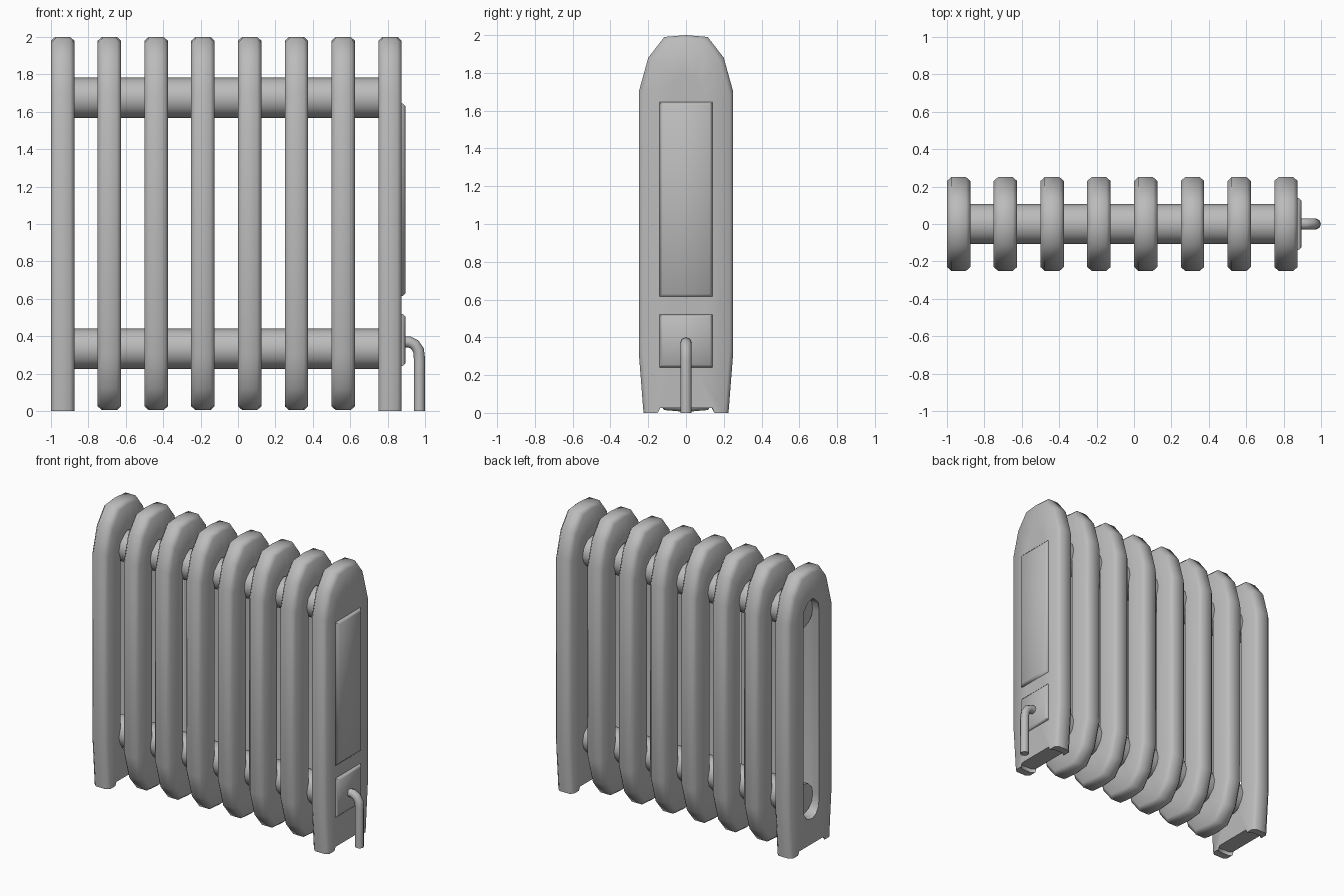
import bpy, bmesh, math

cube = bpy.data.objects.get("Cube")
if cube:
    bpy.data.objects.remove(cube, do_unlink=True)

# Single painted metal colour
metal = bpy.data.materials.new("grey_metal")
metal.use_nodes = True
GREY = (0.5, 0.5, 0.5, 1)
metal.diffuse_color = GREY
metal.node_tree.nodes["Principled BSDF"].inputs["Base Color"].default_value = GREY

SPACING, HALF = 0.25, 0.0625
FIRST = -1 + HALF
LAST = FIRST + 7 * SPACING

# Half profiles (y, z), from top centre down to bottom centre
TOP = [(0, 2), (.115, 1.99), (.2, 1.88), (.25, 1.7)]
ROUND = TOP + [(.25, .3), (.2, .12), (.115, .015), (0, .005)]
FOOTED = TOP + [(.25, .32), (.225, 0), (.17, 0), (.165, .025), (0, .025)]
SLOT = [(0, 1.78), (.055, 1.765), (.095, 1.725), (.105, 1.66),
        (.105, .34), (.095, .275), (.055, .235), (0, .22)]
SLOT_FOOTED = SLOT[:6] + [(.07, .24), (.05, .23), (0, .22)]


def mirrored(half):
    return half + [(-y, z) for y, z in reversed(half[1:-1])]


def inset(loop, d):
    """Move a loop towards (or away from) the section's middle."""
    return [(y - math.copysign(min(d, abs(y)), y),
             z if z < .03 and d > 0 and len(loop) > 14 else z - d * max(-1, min(1, (z - 1) * 1.2)))
            for y, z in loop]


def finish(obj, angle):
    obj.data.materials.append(metal)
    bpy.ops.object.select_all(action='DESELECT')
    obj.select_set(True)
    bpy.context.view_layer.objects.active = obj
    bpy.ops.object.shade_smooth_by_angle(angle=math.radians(angle))
    return obj


def mesh_object(name, bm):
    bmesh.ops.recalc_face_normals(bm, faces=bm.faces)
    mesh = bpy.data.meshes.new(name)
    bm.to_mesh(mesh)
    bm.free()
    obj = bpy.data.objects.new(name, mesh)
    bpy.context.collection.objects.link(obj)
    return obj


def section(name, outer, slot, x, solid=False):
    """Rounded radiator section, either a slotted loop or a closed plate."""
    outer, slot = mirrored(outer), mirrored(slot)
    flat = .04
    rim = inset(outer, .02)
    lip = inset(slot, -.015)
    rings = [(-HALF, lip), (-HALF, rim), (-flat, outer),
             (flat, outer), (HALF, rim), (HALF, lip)]
    if not solid:
        rings += [(flat, slot), (-flat, slot)]
    bm = bmesh.new()
    loops = [[bm.verts.new((rx, y, z)) for y, z in pts] for rx, pts in rings]
    n = len(outer)
    for i in range(len(loops) - (1 if solid else 0)):
        a, b = loops[i], loops[(i + 1) % len(loops)]
        for j in range(n):
            k = (j + 1) % n
            bm.faces.new((a[j], a[k], b[k], b[j]))
    if solid:
        bm.faces.new(loops[0])
        bm.faces.new(loops[-1])
    obj = mesh_object(name, bm)
    obj.location.x = x
    return finish(obj, 50)


# Sections: footed ends, plain loops between
section("left_hand_end_section", FOOTED, SLOT_FOOTED, FIRST)
for i in range(1, 7):
    section(f"middle_section_{i}", ROUND, SLOT, FIRST + i * SPACING)
section("closed_end_section", FOOTED, SLOT_FOOTED, LAST, solid=True)

# Horizontal connecting pipes
for name, z in (("upper_pipe", 1.675), ("lower_pipe", .333)):
    bpy.ops.mesh.primitive_cylinder_add(
        vertices=12, radius=.108, depth=LAST - FIRST,
        location=((FIRST + LAST) / 2, 0, z), rotation=(0, math.pi / 2, 0))
    pipe = bpy.context.object
    pipe.name = name
    finish(pipe, 40)


# Raised end panels with sloping rims
def panel(name, z0, z1):
    bm = bmesh.new()
    rows = []
    for x, d in ((.87, 0), (.88, 0), (.895, .015)):
        w = .14 - d
        rows.append([bm.verts.new((x, y, z)) for y, z in
                     ((-w, z0 + d), (w, z0 + d), (w, z1 - d), (-w, z1 - d))])
    for a, b in zip(rows, rows[1:]):
        for j in range(4):
            k = (j + 1) % 4
            bm.faces.new((a[j], a[k], b[k], b[j]))
    bm.faces.new(rows[0])
    bm.faces.new(rows[-1])
    finish(mesh_object(name, bm), 60)


panel("large_end_panel", .615, 1.645)
panel("small_end_panel", .24, .52)

# Bent supply pipe running down to the floor
curve = bpy.data.curves.new("supply_pipe", 'CURVE')
curve.dimensions = '3D'
curve.bevel_depth = .03
curve.bevel_resolution = 2
curve.use_fill_caps = True
spline = curve.splines.new('POLY')
path = [(.88, .37), (.915, .37), (.945, .355), (.965, .325), (.97, .28), (.97, 0)]
spline.points.add(len(path) - 1)
for point, (x, z) in zip(spline.points, path):
    point.co = (x, 0, z, 1)
spline.use_smooth = True
curve.materials.append(metal)
supply = bpy.data.objects.new("supply_pipe", curve)
bpy.context.collection.objects.link(supply)
